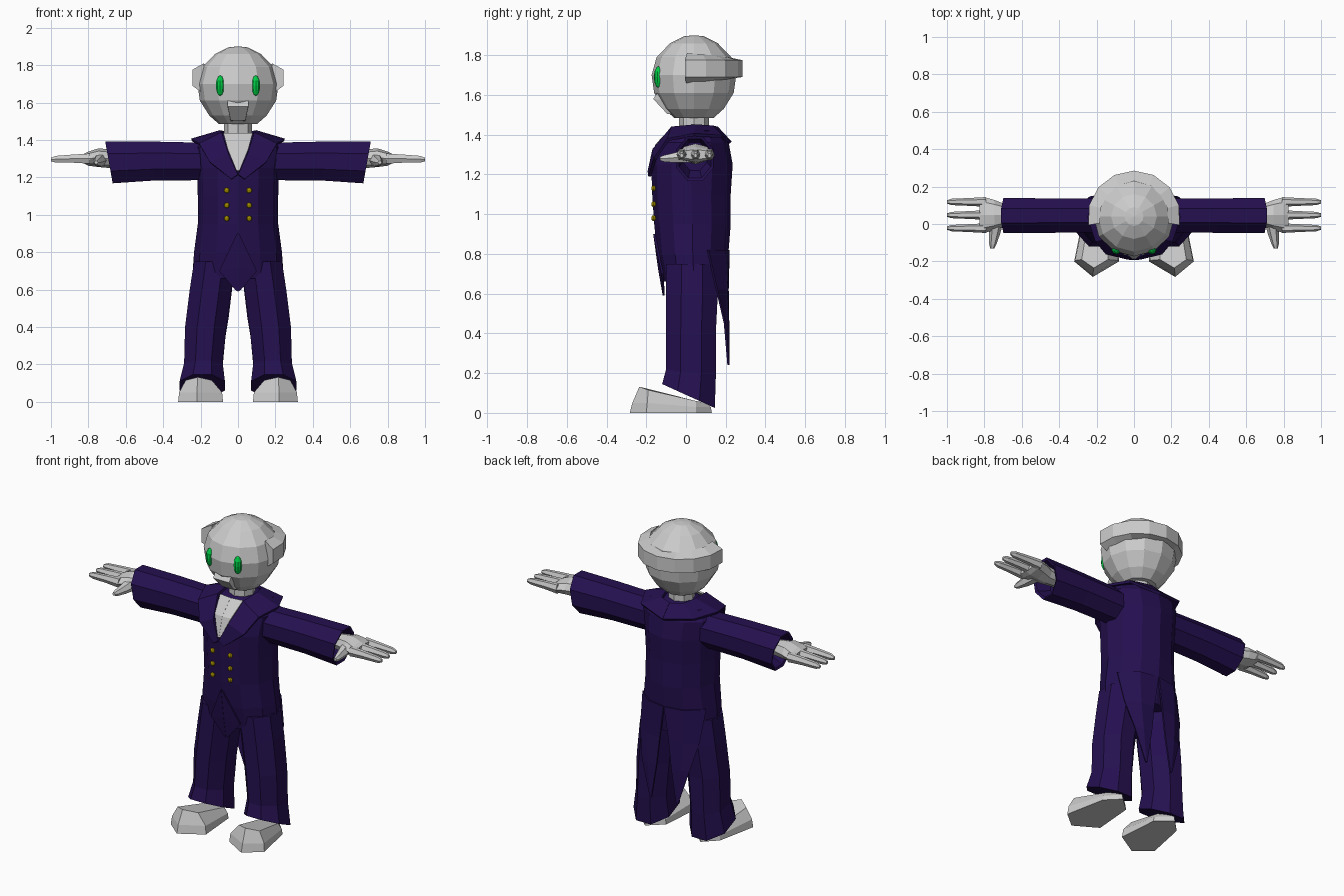
import bpy, bmesh
from math import sin, cos, pi, radians
from mathutils import Vector as V, Matrix


def material(name, rgb):
    m = bpy.data.materials.new(name)
    m.diffuse_color = (*rgb, 1)
    return m


NAVY = material("navy cloth", (0.018, 0.005, 0.08))
GREEN = material("green", (0.0, 0.6, 0.06))
GOLD = material("gold", (0.5, 0.36, 0.0))


def finish(name, bm, mat=None, mirror=False, thick=0):
    bmesh.ops.recalc_face_normals(bm, faces=bm.faces[:])
    me = bpy.data.meshes.new(name)
    bm.to_mesh(me)
    bm.free()
    ob = bpy.data.objects.new(name, me)
    bpy.context.collection.objects.link(ob)
    if mat:
        me.materials.append(mat)
    if thick:
        s = ob.modifiers.new("thickness", 'SOLIDIFY')
        s.thickness, s.offset = thick, 0
    if mirror:
        mod = ob.modifiers.new("mirror", 'MIRROR')
        mod.merge_threshold = 0.0005
    return ob


def ring(c, u, v, n=8, flat=False):
    """Elliptical section; flat turns it so its sides face the axes."""
    off, k = (pi / n, 1 / cos(pi / n)) if flat else (0, 1)
    return [V(c) + k * (cos(off + 2 * pi * i / n) * V(u) + sin(off + 2 * pi * i / n) * V(v))
            for i in range(n)]


def loft(name, rings, mat=None, mirror=False, thick=0, closed=True):
    """Skin sections together; open strips have no caps."""
    bm = bmesh.new()
    vs = [[bm.verts.new(p) for p in r] for r in rings]
    n = len(vs[0])
    for a, b in zip(vs, vs[1:]):
        for i in range(n if closed else n - 1):
            j = (i + 1) % n
            bm.faces.new((a[i], a[j], b[j], b[i]))
    if closed:
        bm.faces.new(vs[0])
        bm.faces.new(vs[-1])
    return finish(name, bm, mat, mirror, thick)


def ball(name, c, r, mat, seg=10, rows=6):
    bm = bmesh.new()
    bmesh.ops.create_uvsphere(bm, u_segments=seg, v_segments=rows, radius=1,
                              matrix=Matrix.Translation(c) @ Matrix.Diagonal((*r, 1)))
    return finish(name, bm, mat, mirror=True)


# Head and neck
loft("head", [ring((0, .04, z), (r * 1.02, 0, 0), (0, r, 0), 12) for z, r in
              [(1.485, .10), (1.53, .15), (1.61, .20), (1.70, .213),
               (1.79, .188), (1.86, .12), (1.895, .05), (1.90, .005)]])
loft("neck", [ring((0, .04, z), (r, 0, 0), (0, r, 0)) for z, r in
              [(1.36, .10), (1.43, .075), (1.52, .075)]])
loft("muzzle", [[(-.055, -.145, 1.61), (.055, -.145, 1.61), (.055, -.08, 1.60), (-.055, -.08, 1.60)],
                [(-.055, -.165, 1.58), (.055, -.165, 1.58), (.055, -.08, 1.57), (-.055, -.08, 1.57)],
                [(-.04, -.095, 1.505), (.04, -.095, 1.505), (.04, -.05, 1.50), (-.04, -.05, 1.50)]])
ball("eye", (.095, -.137, 1.69), (.025, .025, .055), GREEN)

# Band wrapped round the back of the head, taller at the temples
band = []
for i in range(9):
    a = radians(-10 + 200 * i / 8)
    t = abs(i - 4) / 4
    lo, hi = 1.69 - .045 * t, 1.785 + .025 * t
    section = [(.185, lo), (.248, 1.69), (.248, 1.775), (.185, hi)]
    band.append([(r * cos(a), .037 + r * sin(a), z) for r, z in section])
loft("head_band", band)

# Coat body: height, half width, front, back
loft("coat_body", [ring((0, (f + b) / 2, z), (w, 0, 0), (0, (b - f) / 2, 0), 12)
                   for z, w, f, b in
                   [(.66, .245, -.115, .195), (.80, .235, -.145, .213), (.95, .215, -.16, .225),
                    (1.10, .215, -.17, .225), (1.25, .22, -.175, .235), (1.36, .235, -.14, .215),
                    (1.42, .19, -.07, .17), (1.435, .09, -.03, .11)]], NAVY)

# Bare chest in the collar opening
loft("chest", [[(0, -.07, 1.435), (.078, -.06, 1.435)],
               [(0, -.15, 1.35), (.055, -.145, 1.35)],
               [(0, -.183, 1.235), (.008, -.183, 1.235)]], None, True, .008, False)

# Collar and lapels
loft("collar", [[(0, -.186, 1.215), (.035, -.183, 1.19)],
                [(.05, -.162, 1.325), (.15, -.155, 1.28)],
                [(.085, -.07, 1.435), (.205, -.09, 1.375)],
                [(.095, .05, 1.445), (.248, .04, 1.40)],
                [(.07, .13, 1.44), (.18, .18, 1.39)],
                [(0, .155, 1.435), (0, .225, 1.36)]], NAVY, True, .015, False)

# Pointed waistcoat front and split coat tails
loft("waistcoat_point", [[(0, -.16, .90), (.005, -.16, .90)],
                         [(0, -.135, .72), (.10, -.118, .70)],
                         [(0, -.112, .59), (.015, -.112, .60)]], NAVY, True, .01, False)
loft("coat_tail", [[(.001, .215, .82), (.12, .195, .82), (.215, .11, .82)],
                   [(.03, .21, .62), (.12, .205, .62), (.20, .155, .62)],
                   [(.05, .212, .45), (.11, .213, .45), (.16, .195, .45)],
                   [(.085, .213, .24), (.09, .213, .24), (.095, .213, .24)]],
     NAVY, True, .01, False)

# Coat buttons
for z in (1.13, 1.05, .98):
    ball("button", (.06, -.163, z), (.015, .012, .015), GOLD, 8, 5)

# Trousers: height, inner x, outer x, front, back, hem slant
loft("trouser_leg", [ring((( a + o) / 2, (f + b) / 2, z), ((o - a) / 2, 0, 0),
                          (0, (b - f) / 2, -s), 8, True)
                     for z, a, o, f, b, s in
                     [(.75, .02, .235, -.10, .16, 0), (.60, .035, .258, -.10, .16, 0),
                      (.40, .062, .283, -.10, .15, 0), (.20, .082, .288, -.10, .15, .02),
                      (.085, .07, .312, -.12, .145, .06)]], NAVY, True)

# Shoes
loft("shoe", [[(.08, -.20, 0), (.22, -.283, 0), (.32, -.20, 0),
               (.27, .05, 0), (.19, .13, 0), (.10, .05, 0)],
              [(.085, -.195, .05), (.22, -.27, .05), (.315, -.195, .05),
               (.265, .05, .03), (.19, .125, .03), (.105, .05, .03)],
              [(.14, -.19, .115), (.215, -.235, .132), (.28, -.19, .115),
               (.24, .05, .06), (.19, .10, .05), (.13, .05, .06)]], None, True)

# Sleeves, flared and hollow at the slanted cuff
loft("sleeve", [ring((x, .045, z), (0, ry, 0), (s, 0, rz), 8, True)
                for x, z, ry, rz, s in
                [(.17, 1.285, .09, .10, 0), (.45, 1.287, .092, .104, 0),
                 (.69, 1.28, .094, .112, .02), (.685, 1.28, .08, .098, .02),
                 (.60, 1.29, .06, .07, 0)]], NAVY, True)

# Hands: palm, three fingers and a thumb
loft("palm", [ring((x, .048, z), (0, ry, 0), (0, 0, rz)) for x, z, ry, rz in
              [(.58, 1.30, .045, .04), (.69, 1.30, .058, .05), (.745, 1.305, .08, .05),
               (.80, 1.30, .096, .038), (.825, 1.30, .09, .025)]], None, True)
for y in (-.022, .048, .118):
    loft("finger", [ring((x, y, z), (0, r, 0), (0, 0, r * 1.2), 6) for x, z, r in
                    [(.79, 1.30, .026), (.88, 1.30, .021), (.975, 1.297, .017),
                     (1.0, 1.295, .009)]], None, True)
loft("thumb", [ring((x, y, z), (r, 0, 0), (0, 0, r), 6) for x, y, z, r in
               [(.735, .02, 1.295, .04), (.745, -.05, 1.285, .03),
                (.755, -.11, 1.28, .019), (.758, -.132, 1.28, .01)]], None, True)
